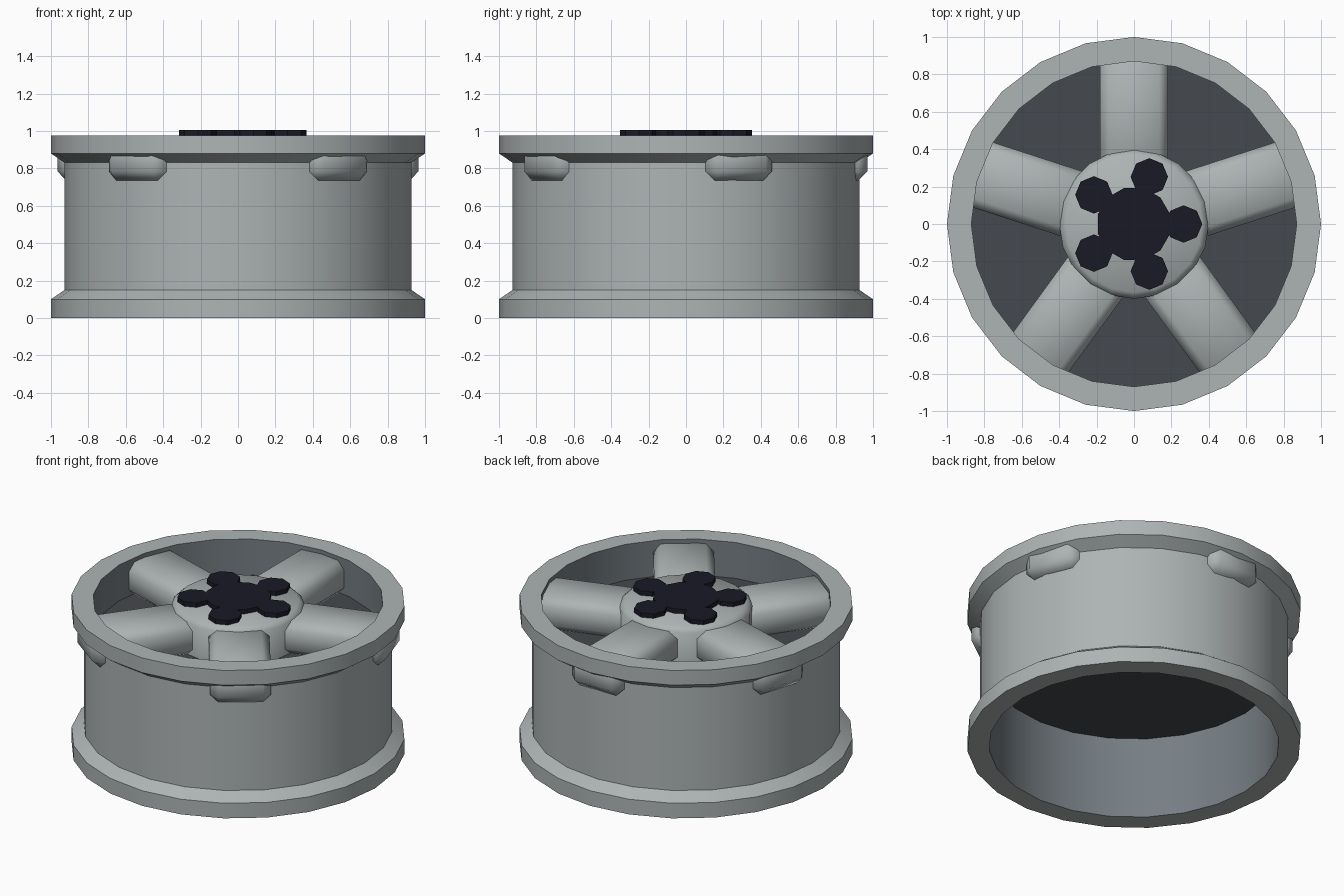
import bpy, bmesh, math
from mathutils import Matrix

cube = bpy.data.objects.get("Cube")
if cube:
    bpy.data.objects.remove(cube, do_unlink=True)


def material(name, rgb):
    m = bpy.data.materials.new(name)
    m.use_nodes = True
    m.diffuse_color = (*rgb, 1)
    m.node_tree.nodes["Principled BSDF"].inputs["Base Color"].default_value = (*rgb, 1)
    return m


metal = material("alloy_grey", (0.42, 0.455, 0.455))
inner = material("inner_wall_grey", (0.18, 0.21, 0.23))
slate = material("dark_slate", (0.06, 0.065, 0.075))
black = material("blue_black", (0.01, 0.01, 0.019))


def finish(name, bm, mat, smooth=35):
    bmesh.ops.recalc_face_normals(bm, faces=bm.faces)
    mesh = bpy.data.meshes.new(name)
    bm.to_mesh(mesh)
    bm.free()
    mesh.materials.append(mat)
    obj = bpy.data.objects.new(name, mesh)
    bpy.context.collection.objects.link(obj)
    if smooth:
        mesh.shade_smooth()
        mesh.set_sharp_from_angle(angle=math.radians(smooth))
    return obj


def lathe(name, profile, sides, mat, closed=False, smooth=35):
    """Spin a radius/height profile round the axle."""
    bm = bmesh.new()
    rings = []
    for i in range(sides):
        a = math.tau * i / sides
        rings.append([bm.verts.new((r * math.cos(a), r * math.sin(a), z)) for r, z in profile])
    n = len(profile)
    for i in range(sides):
        p, q = rings[i], rings[(i + 1) % sides]
        for j in range(n if closed else n - 1):
            k = (j + 1) % n
            bm.faces.new((p[j], q[j], q[k], p[k]))
    if not closed:
        bm.faces.new([r[0] for r in rings])
        bm.faces.new([r[-1] for r in rings])
    return finish(name, bm, mat, smooth)


def disc(name, radius, z0, z1, sides, mat, x=0, y=0, turn=0):
    bm = bmesh.new()
    place = Matrix.Translation((x, y, (z0 + z1) / 2)) @ Matrix.Rotation(turn, 4, "Z")
    bmesh.ops.create_cone(bm, cap_ends=True, segments=sides, radius1=radius,
                          radius2=radius, depth=z1 - z0, matrix=place)
    return finish(name, bm, mat, smooth=0)


# Barrel with a flange at each end; faces turned to the axle are darker
rim = lathe("rim", [(0.87, 0), (1, 0), (1, 0.1), (0.927, 0.15), (0.927, 0.83),
                    (1, 0.88), (1, 0.977), (0.87, 0.977)], 24, metal, closed=True)
rim.data.materials.append(inner)
for face in rim.data.polygons:
    outward = face.normal.x * face.center.x + face.normal.y * face.center.y
    face.material_index = 1 if outward < -0.5 else 0

# Dark plate behind the spokes
disc("back_plate", 0.87, 0.54, 0.74, 24, slate)

# Hub with chamfered shoulder
lathe("hub", [(0.4, 0.7), (0.4, 0.945), (0.365, 0.977)], 20, metal, smooth=60)

# Five chamfered spokes passing through the barrel
for i in range(5):
    angle = math.radians(18 + 72 * i)
    bm = bmesh.new()
    bmesh.ops.create_cube(bm, size=1, matrix=Matrix.Diagonal((0.77, 0.365, 0.215, 1)))
    bmesh.ops.bevel(bm, geom=bm.edges[:], offset=0.048, segments=1, affect="EDGES")
    bm.transform(Matrix.Rotation(angle, 4, "Z") @ Matrix.Translation((0.585, 0, 0.8425)))
    finish(f"spoke_{i + 1}", bm, metal, smooth=60)

# Centre cap and lug nuts
disc("centre_cap", 0.2, 0.96, 1.006, 12, black, turn=math.radians(15))
for i in range(5):
    angle = math.radians(72 * i)
    disc(f"lug_nut_{i + 1}", 0.1, 0.96, 1.006, 8, black,
         0.265 * math.cos(angle), 0.265 * math.sin(angle))
